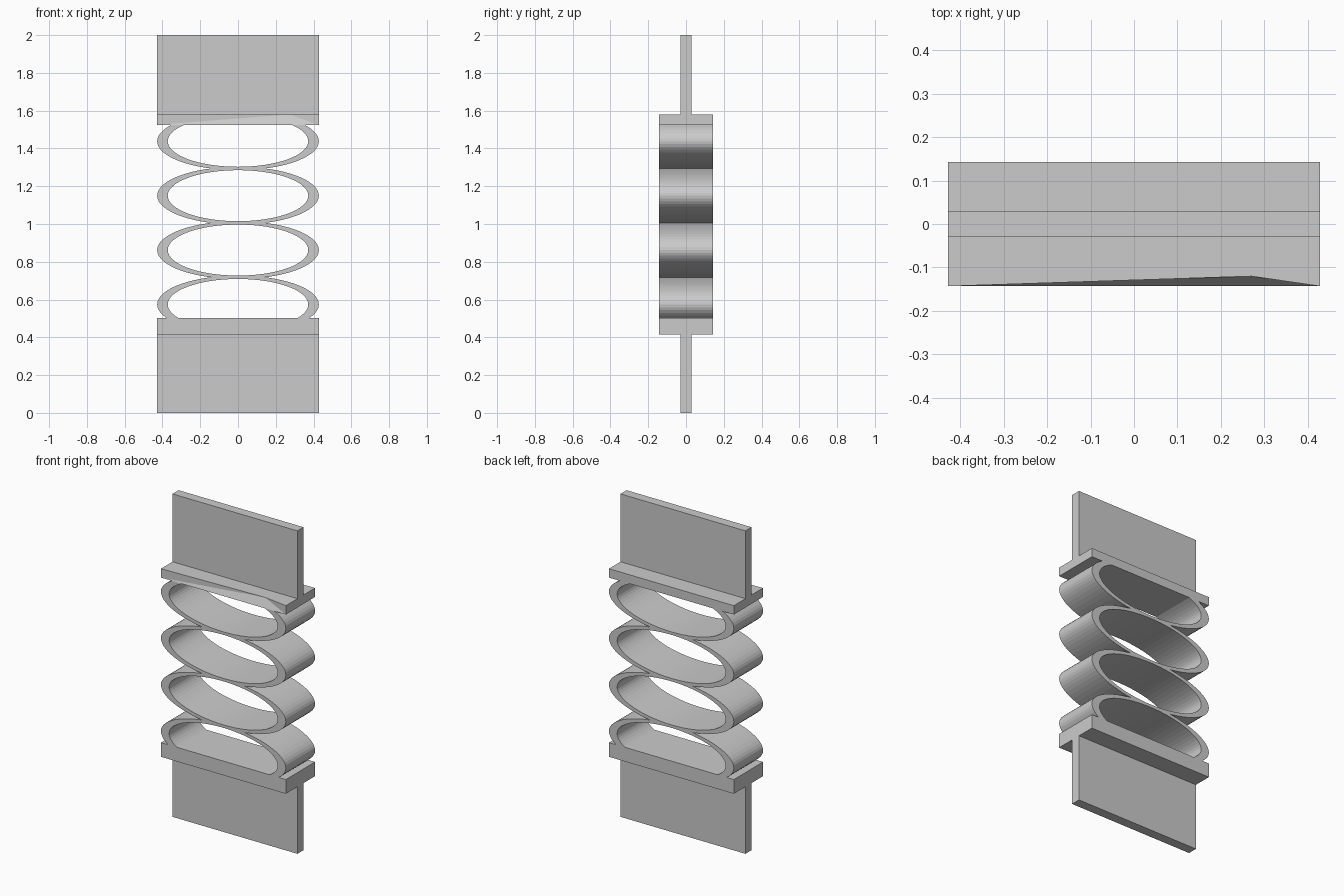
import bpy, bmesh
from math import cos, sin, tau

if "Cube" in bpy.data.objects:
    bpy.data.objects.remove(bpy.data.objects["Cube"])

HALF_W, HALF_D, FIN_D = 0.428, 0.143, 0.03
LOWER_TOP, UPPER_BOTTOM = 0.503, 1.525
PITCH, FIRST = 0.288, 0.574
SIDES = 64

grey = bpy.data.materials.new("plain grey")
grey.use_nodes = True
colour = (0.6, 0.6, 0.6, 1)
grey.diffuse_color = colour
grey.node_tree.nodes["Principled BSDF"].inputs["Base Color"].default_value = colour


def finish(bm, name):
    bmesh.ops.recalc_face_normals(bm, faces=bm.faces)
    mesh = bpy.data.meshes.new(name)
    bm.to_mesh(mesh)
    bm.free()
    mesh.materials.append(grey)
    obj = bpy.data.objects.new(name, mesh)
    bpy.context.collection.objects.link(obj)
    return obj


def box_mesh(depth, z0, z1):
    bm = bmesh.new()
    bmesh.ops.create_cube(bm, size=2)
    for v in bm.verts:
        v.co = (v.co.x * HALF_W, v.co.y * depth, z0 if v.co.z < 0 else z1)
    return bm


# Thin fins and the lower flange
finish(box_mesh(FIN_D, 0, 0.42), "lower_fin")
finish(box_mesh(FIN_D, 1.575, 2), "upper_fin")
finish(box_mesh(HALF_D, 0.415, LOWER_TOP), "lower_flange")

# Upper flange: its front top edge is dented at one point
bm = box_mesh(HALF_D, UPPER_BOTTOM, 1.58)
front = next(f for f in bm.faces if all(v.co.y < 0 for v in f.verts))
top_edge = next(e for e in front.edges if all(v.co.z > 1.55 for v in e.verts))
low_verts = [v for v in front.verts if v.co.z < 1.55]
start = min(top_edge.verts, key=lambda v: v.co.x)
_, dent = bmesh.utils.edge_split(top_edge, start, 0.5)
dent.co.x = 0.27
for v in low_verts:
    face = next(f for f in dent.link_faces if v in f.verts)
    bmesh.utils.face_split(face, dent, v)
dent.co.y = -0.12
finish(bm, "upper_flange")


# Stack of oval spring rings, trimmed where they join
def ring(name, centre, low, high):
    bm = bmesh.new()

    def loop(rx, rz, y):
        return [bm.verts.new((rx * cos(tau * i / SIDES), y,
                              centre + rz * sin(tau * i / SIDES)))
                for i in range(SIDES)]

    loops = [loop(rx, rz, y) for rx, rz, y in (
        (HALF_W, 0.153, -HALF_D), (HALF_W, 0.153, HALF_D),
        (0.372, 0.135, HALF_D), (0.372, 0.135, -HALF_D))]
    for k in range(4):
        a, b = loops[k], loops[(k + 1) % 4]
        for i in range(SIDES):
            j = (i + 1) % SIDES
            bm.faces.new((a[i], a[j], b[j], b[i]))
    bmesh.ops.recalc_face_normals(bm, faces=bm.faces)
    for z, direction in ((low, -1), (high, 1)):
        bmesh.ops.bisect_plane(bm, geom=bm.verts[:] + bm.edges[:] + bm.faces[:],
                               plane_co=(0, 0, z), plane_no=(0, 0, direction),
                               clear_outer=True)
    finish(bm, name)


for n in range(4):
    c = FIRST + n * PITCH
    ring(f"spring_ring_{n + 1}", c,
         max(c - PITCH / 2, LOWER_TOP), min(c + PITCH / 2, UPPER_BOTTOM))
